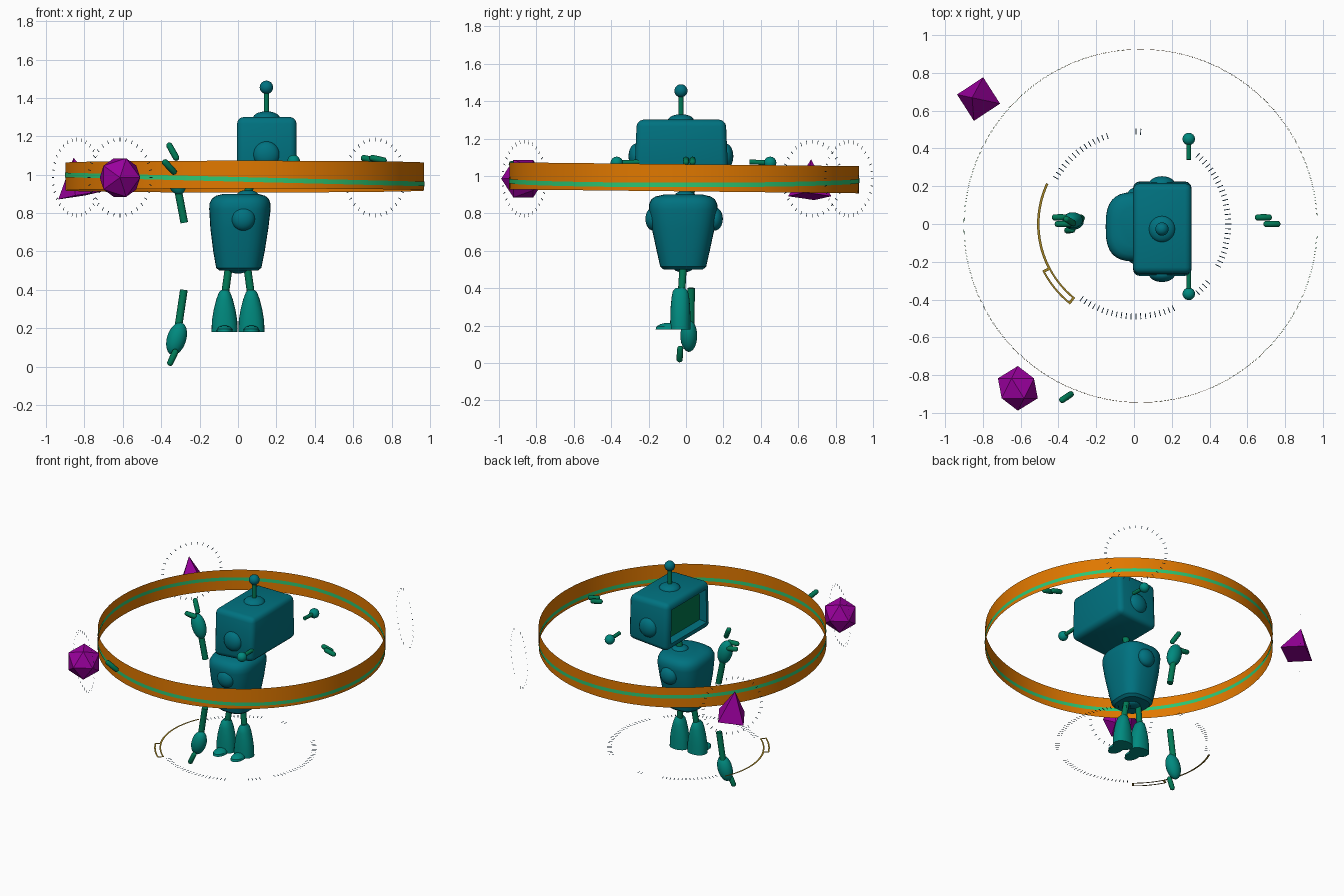
import bpy, bmesh, math
from mathutils import Vector, Matrix

if "Cube" in bpy.data.objects:
    bpy.data.objects.remove(bpy.data.objects["Cube"])


def material(name, *rgb):
    col = [(c / 255 / 12.92 if c < 11 else ((c / 255 + .055) / 1.055) ** 2.4) for c in rgb] + [1]
    m = bpy.data.materials.new(name)
    m.use_nodes = True
    m.diffuse_color = col
    m.node_tree.nodes["Principled BSDF"].inputs["Base Color"].default_value = col
    return m


BLUE = material("blue teal", 0, 114, 128)
TEAL = material("green teal", 0, 138, 127)
ROD = material("rod green", 0, 122, 86)
SCREEN = material("screen green", 0, 118, 75)
ORANGE = material("orange", 224, 120, 0)
STRIPE = material("stripe green", 45, 198, 115)
PURPLE = material("purple", 154, 0, 157)
GOLD = material("gold", 160, 130, 38)
DARK = material("slate", 48, 88, 116)


def finish(bm, name, *mats, smooth=True):
    me = bpy.data.meshes.new(name)
    bm.to_mesh(me)
    bm.free()
    for m in mats:
        me.materials.append(m)
    if smooth:
        me.shade_smooth()
        me.set_sharp_from_angle(angle=math.radians(35))
    ob = bpy.data.objects.new(name, me)
    bpy.context.collection.objects.link(ob)
    return ob


def ball(name, mat, pos, size, tilt=0):
    bm = bmesh.new()
    bmesh.ops.create_uvsphere(bm, u_segments=24, v_segments=14, radius=1)
    bmesh.ops.transform(bm, verts=bm.verts, matrix=Matrix.Translation(pos)
                        @ Matrix.Rotation(tilt, 4, 'Y') @ Matrix.Diagonal((*size, 1)))
    return finish(bm, name, mat)


def rod(name, mat, a, b, r, round_ends=False):
    a, b = Vector(a), Vector(b)
    bm = bmesh.new()
    length = (b - a).length
    if round_ends:
        bmesh.ops.create_uvsphere(bm, u_segments=12, v_segments=10, radius=r)
        for v in bm.verts:
            v.co.z += math.copysign(max(length / 2 - r, 0), v.co.z) if abs(v.co.z) > 1e-5 else 0
    else:
        bmesh.ops.create_cone(bm, segments=14, radius1=r, radius2=r, depth=length, cap_ends=True)
    turn = (b - a).to_track_quat('Z', 'Y').to_matrix().to_4x4()
    bmesh.ops.transform(bm, verts=bm.verts, matrix=Matrix.Translation((a + b) / 2) @ turn)
    return finish(bm, name, mat)


def loft(name, mat, sections, power, n=32):
    """Stack of rounded-square sections: z, centre x, centre y, half x, half y."""
    bm = bmesh.new()
    rings = []
    for z, cx, cy, hx, hy in sections:
        ring = []
        for i in range(n):
            c, s = math.cos(math.tau * i / n), math.sin(math.tau * i / n)
            ring.append(bm.verts.new((cx + hx * math.copysign(abs(c) ** power, c),
                                      cy + hy * math.copysign(abs(s) ** power, s), z)))
        rings.append(ring)
    for lo, hi in zip(rings, rings[1:]):
        for i in range(n):
            j = (i + 1) % n
            bm.faces.new((lo[i], lo[j], hi[j], hi[i]))
    bm.faces.new(rings[0][::-1])
    bm.faces.new(rings[-1])
    return finish(bm, name, mat)


def band(name, mat, radius, height, pos, tilt_x=0, tilt_y=0):
    bm = bmesh.new()
    bmesh.ops.create_cone(bm, segments=96, radius1=radius, radius2=radius, depth=height)
    ob = finish(bm, name, mat)
    ob.location = pos
    ob.rotation_euler = (tilt_x, tilt_y, 0)


def ticks(name, radius, length, width, count, matrix, gaps=()):
    bm = bmesh.new()
    for i in range(count):
        deg = 360 * i / count
        if any(a < deg < b for a, b in gaps):
            continue
        turn = Matrix.Rotation(math.radians(deg), 4, 'Z')
        quad = [(radius - length, -width), (radius, -width), (radius, width), (radius - length, width)]
        bm.faces.new([bm.verts.new(matrix @ turn @ Vector((x, y / 2, 0))) for x, y in quad])
    return finish(bm, name, DARK, smooth=False)


def arc(name, r0, r1, start, end):
    """Flat arc plate on the floor dial."""
    bm = bmesh.new()
    pairs = []
    steps = max(2, int((end - start) / 3))
    for i in range(steps + 1):
        a = math.radians(start + (end - start) * i / steps)
        pairs.append([bm.verts.new((r * math.cos(a), r * math.sin(a), .2)) for r in (r0, r1)])
    for p, q in zip(pairs, pairs[1:]):
        bm.faces.new((p[0], p[1], q[1], q[0]))
    bmesh.ops.solidify(bm, geom=bm.faces[:], thickness=.006)
    finish(bm, name, GOLD, smooth=False)


# Head: bevelled box, narrower at the top, raised at the rear, with a sunken screen on the -x face
bm = bmesh.new()
bmesh.ops.create_cube(bm, size=1)
bmesh.ops.scale(bm, vec=(.31, .5, .335), verts=bm.verts)
bmesh.ops.bevel(bm, geom=bm.edges[:], offset=.035, segments=3, profile=.5, affect='EDGES')
face = min(bm.faces, key=lambda f: f.calc_center_median().x)
bmesh.ops.inset_region(bm, faces=[face], thickness=.018, depth=0)
bmesh.ops.inset_region(bm, faces=[face], thickness=.01, depth=-.05)
face.material_index = 1
for v in bm.verts:
    v.co.y *= 1 - .32 * max(v.co.z, 0)
    if v.co.z < 0:
        v.co.z += .08 * (v.co.x + .15)
    v.co += Vector((.15, -.025, 1.133))
finish(bm, "head", BLUE, SCREEN)
for side, label in ((1, "left"), (-1, "right")):
    ball("ear_" + label, BLUE, (.148, -.027 + side * .24, 1.105), (.068, .04, .068))
    end = (.29, .04 + side * .41, 1.07)
    rod("side_rod_" + label, ROD, (.29, .05 + side * .29, 1.075), end, .013)
    ball("side_knob_" + label, TEAL, end, (.033, .033, .033))
ball("antenna_base", BLUE, (.148, -.027, 1.295), (.07, .07, .035))
rod("antenna_rod", ROD, (.148, -.027, 1.3), (.148, -.027, 1.44), .014)
ball("antenna_knob", BLUE, (.148, -.027, 1.455), (.035, .035, .035))
ball("neck_dome", BLUE, (.05, -.005, .895), (.055, .055, .025))
rod("neck", ROD, (.05, -.005, .88), (.07, -.005, 1.0), .022)

# Torso: tapering rounded body with shoulder domes
loft("torso", BLUE, [(.5, .003, -.015, .1, .105), (.515, .004, -.015, .118, .123),
                     (.6, .005, -.015, .134, .142), (.72, .007, -.015, .151, .168),
                     (.82, .01, -.015, .16, .183), (.85, .01, -.015, .159, .182),
                     (.875, .012, -.015, .148, .17), (.89, .013, -.015, .128, .148),
                     (.9, .015, -.015, .09, .105)], .7)
ball("hip_dome", BLUE, (0, -.015, .505), (.05, .05, .02))
for y, label in ((.155, "left"), (-.175, "right")):
    ball("shoulder_" + label, BLUE, (.027, y, .77), (.062, .042, .062))

# Legs, with toes pointing to -y
for side, label in ((1, "left"), (-1, "right")):
    x = side * .07
    rod("leg_rod_" + label, ROD, (side * .048, -.015, .52), (x, -.025, .36), .02)
    loft("leg_" + label, TEAL, [(.18, x, -.03, .068, .055), (.24, x, -.03, .066, .054),
                                (.3, x, -.03, .056, .052), (.35, x, -.03, .043, .047),
                                (.385, x, -.03, .03, .04), (.4, x, -.03, .018, .025)], .9, 24)
    loft("toe_" + label, TEAL, [(.18, x, -.1, .042, .062), (.195, x, -.1, .04, .058),
                                (.208, x, -.095, .028, .042), (.214, x, -.09, .01, .02)], 1, 20)

# Detached arms with hands and fingers
rod("lower_arm", ROD, (-.282, .028, .4), (-.312, .025, .2), .02)
ball("lower_hand", TEAL, (-.32, .015, .145), (.05, .045, .088), .3)
rod("upper_arm", ROD, (-.28, .03, .75), (-.318, .025, .95), .02)
ball("upper_hand", TEAL, (-.325, .02, .98), (.05, .042, .088), -.3)
fingers = [((-.36, -.035, .005), (-.32, -.03, .09)),
           ((-.365, .03, 1.165), (-.315, 0, 1.075)),
           ((-.435, .035, 1.035), (-.345, .035, 1.02)),
           ((-.42, .0, 1.055), (-.33, 0, 1.05)),
           ((.64, .035, 1.09), (.73, .035, 1.07)),
           ((.685, 0, 1.09), (.775, 0, 1.07)),
           ((-.39, -.938, 1.075), (-.325, -.895, 1.005))]
for i, (a, b) in enumerate(fingers):
    rod(f"finger_{i + 1}", ROD, a, b, .017, True)

# Large hoop with a slightly tilted stripe on both faces
band("hoop", ORANGE, .935, .145, (.035, -.01, .99), tilt_x=-.011)
for r, label in ((.9375, "outer"), (.9325, "inner")):
    band("hoop_stripe_" + label, STRIPE, r, .024, (.035, -.01, .975), tilt_y=.025)

# Floating solids
bm = bmesh.new()
bmesh.ops.create_icosphere(bm, subdivisions=1, radius=.118)
ico = finish(bm, "icosahedron", PURPLE, smooth=False)
ico.location = (-.615, -.87, .985)
ico.rotation_euler.x = math.radians(90)
bm = bmesh.new()
bmesh.ops.create_cone(bm, segments=4, radius1=.118, radius2=0, depth=.2, cap_ends=True)
pyramid = finish(bm, "pyramid", PURPLE, smooth=False)
pyramid.location = (-.84, .665, .99)
pyramid.rotation_euler = (0, math.radians(-10), math.radians(-12))

# Dotted upright halos, each facing outwards
for i, (x, y) in enumerate(((-.615, -.865), (-.84, .675), (.715, .87))):
    turn = Vector((x, y, 0)).to_track_quat('Z', 'Y').to_matrix().to_4x4()
    ticks(f"halo_{i + 1}", .208, .02, .004, 32, Matrix.Translation((x, y, .985)) @ turn)

# Floor dial with a gold gauge
ticks("dial_ticks", .505, .032, .0045, 120, Matrix.Translation((.01, 0, .2)),
      ((50, 85), (92, 108), (150, 234), (296, 312), (322, 332)))
arc("gauge_arc", .5, .513, 155, 208)
arc("gauge_inner", .5, .51, 208, 231)
arc("gauge_outer", .535, .545, 208, 231)
arc("gauge_end_a", .5, .545, 207, 208.5)
arc("gauge_end_b", .5, .545, 230, 231.5)
